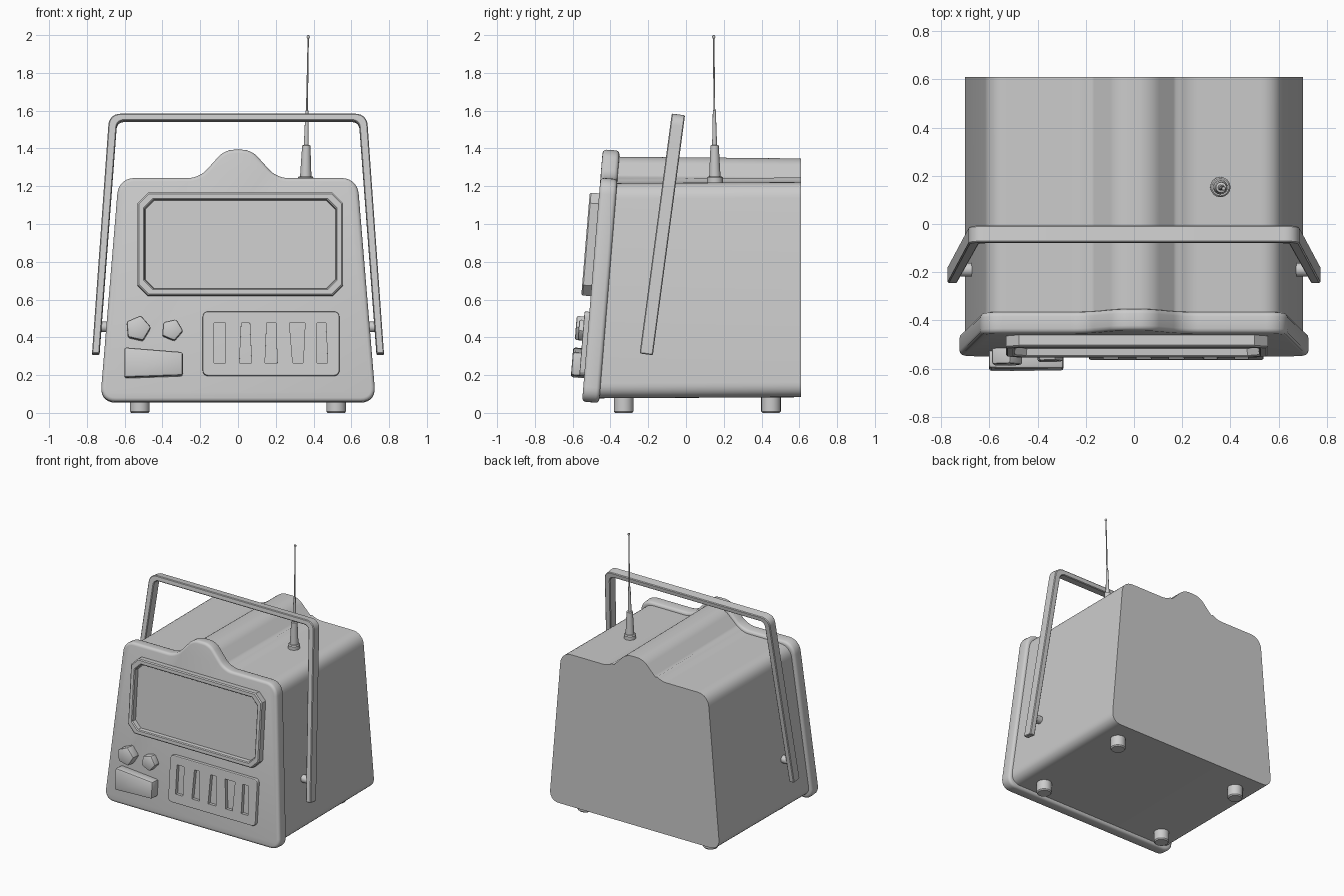
import bpy, bmesh, math
from mathutils import Vector

if "Cube" in bpy.data.objects:
    bpy.data.objects.remove(bpy.data.objects["Cube"])


def fillet(corners, n=7):
    """Round each corner (x, z, t) with a curve that starts t away from it."""
    out = []
    for i, (x, z, t) in enumerate(corners):
        p = Vector((x, z))
        if t == 0:
            out.append(p)
            continue
        a = Vector(corners[i - 1][:2]) - p
        b = Vector(corners[(i + 1) % len(corners)][:2]) - p
        a, b = p + a.normalized() * t, p + b.normalized() * t
        k = 0.83  # weight that makes the curve close to a circle arc
        for j in range(n + 1):
            s = j / n
            w = [(1 - s) ** 2, 2 * s * (1 - s) * k, s * s]
            out.append((a * w[0] + p * w[1] + b * w[2]) / sum(w))
    return out


def leaning(y0, slope):
    """Map (x, depth, height) into a plane that leans back."""
    return lambda x, d, z: (x, y0 + slope * z + d, z - slope * d)


def finish(name, bm, smooth=True):
    bmesh.ops.recalc_face_normals(bm, faces=bm.faces[:])
    me = bpy.data.meshes.new(name)
    bm.to_mesh(me)
    bm.free()
    if smooth:
        me.shade_smooth()
        me.set_sharp_from_angle(angle=math.radians(35))
    ob = bpy.data.objects.new(name, me)
    bpy.context.collection.objects.link(ob)
    return ob


def loft(bm, rings):
    loops = [[bm.verts.new(p) for p in r] for r in rings]
    n = len(loops[0])
    for a, b in zip(loops, loops[1:]):
        for i in range(n):
            j = (i + 1) % n
            bm.faces.new((a[i], a[j], b[j], b[i]))
    bm.faces.new(loops[0])
    bm.faces.new(loops[-1])


def prism(name, pts, d0, d1, place, bevel=0, seg=2, smooth=True):
    bm = bmesh.new()
    loft(bm, [[place(x, d, z) for x, z in pts] for d in (d0, d1)])
    bmesh.ops.recalc_face_normals(bm, faces=bm.faces[:])
    if bevel:
        sharp = [e for e in bm.edges if e.calc_face_angle(0) > 0.5]
        bmesh.ops.bevel(bm, geom=sharp, offset=bevel, segments=seg, profile=0.5,
                        affect='EDGES', clamp_overlap=False)
    return finish(name, bm, smooth)


def lathe(name, profile, place, n=20):
    """Turn (radius, height) points around an axis."""
    bm = bmesh.new()
    ang = [2 * math.pi * i / n for i in range(n)]
    loft(bm, [[place(r * math.cos(a), r * math.sin(a), h) for a in ang] for r, h in profile])
    return finish(name, bm)


def shell_outline(i, hump):
    half = [(0.73 - i, 0.06 + i, 0.08), (0.632 - i, 1.245 - i, 0.085),
            (0.205, 1.245 - i, 0.06), (0.07, hump, 0.05)]
    return fillet(half + [(-x, z, t) for x, z, t in reversed(half)])


def octagon(cx, cz, hx, hz, c):
    q = [(hx, hz - c), (hx - c, hz), (c - hx, hz), (-hx, hz - c)]
    return [(cx + x, cz + z) for x, z in q + [(-x, -z) for x, z in q]]


front = leaning(-0.555, 0.082)

# Front panel and casing
prism("front_panel", shell_outline(0, 1.395), 0, 0.09, front, 0.02, 3)


def casing_place(x, d, z):
    if d == 0:
        return front(x, 0.07, z)
    return (x, 0.61, z - (0.015 if z > 1.25 else 0))


prism("casing", shell_outline(0.023, 1.362), 0, 1, casing_place)

# Screen frame with recessed screen
bm = bmesh.new()
loft(bm, [[front(x, d, z) for x, z in octagon(0.012, 0.89, 0.543 - i, 0.272 - i, c)]
          for i, d, c in [(0, 0.02, 0.055), (0, -0.043, 0.055), (0.007, -0.05, 0.053),
                          (0.03, -0.05, 0.05), (0.036, -0.044, 0.048), (0.04, -0.015, 0.047)]])
finish("screen_frame", bm, False)

# Five-sided dials and wide button
for name, cx, cz, r, depth, turn in [("large_dial", -0.53, 0.443, 0.07, 0.065, 5),
                                     ("small_dial", -0.35, 0.437, 0.06, 0.05, -5)]:
    pts = [(cx + r * math.cos(math.radians(turn + 72 * k)),
            cz + r * math.sin(math.radians(turn + 72 * k))) for k in range(5)]
    prism(name, pts, 0.02, -depth, front, 0.01)
prism("wide_button", [(-0.602, 0.183), (-0.292, 0.194), (-0.292, 0.317), (-0.602, 0.342)],
      0.02, -0.07, front, 0.012)

# Speaker plate with five slots
plate = prism("speaker_plate", fillet([(-0.187, 0.195, 0.03), (0.537, 0.195, 0.03),
                                       (0.537, 0.535, 0.03), (-0.187, 0.535, 0.03)], 5),
              0.02, -0.026, front, 0.006, 2, False)
bm = bmesh.new()
for bl, br, tl, tr in [(-0.127, -0.067, -0.127, -0.067), (0.008, 0.072, 0.018, 0.062),
                       (0.143, 0.208, 0.152, 0.2), (0.29, 0.345, 0.272, 0.355),
                       (0.418, 0.475, 0.418, 0.465)]:
    loft(bm, [[front(x, d, z) for x, z in [(bl, 0.262), (br, 0.262), (tr, 0.475), (tl, 0.475)]]
              for d in (0.003, -0.08)])
cutter = finish("slot_cutter", bm, False)
cutter.hide_render = True
cutter.hide_viewport = True
cut = plate.modifiers.new("slots", 'BOOLEAN')
cut.operation = 'DIFFERENCE'
cut.solver = 'EXACT'
cut.object = cutter

# Carrying handle
outer = [(0.773, 0.31, 0), (0.682, 1.58, 0.06)]
inner = [(0.64, 1.543, 0.035), (0.733, 0.31, 0)]
mirror = lambda pts: [(-x, z, t) for x, z, t in reversed(pts)]
prism("handle", fillet(outer + mirror(outer) + mirror(inner) + inner),
      -0.035, 0.035, leaning(-0.252, 0.134), 0.005, 1)
for side, sx in (("left", -1), ("right", 1)):
    lathe(side + "_handle_pin", [(0.028, 0.64), (0.028, 0.745)],
          lambda a, b, h: (sx * h, -0.19 + a, 0.455 + b), 16)

# Feet
for side, sx in (("left", -1), ("right", 1)):
    for end, y in (("front", -0.33), ("back", 0.45)):
        lathe(f"{end}_{side}_foot", [(0.045, 0), (0.052, 0.008), (0.052, 0.1)],
              lambda a, b, h: (sx * 0.52 + a, y + b, h))

# Telescopic antenna, leaning slightly
lathe("antenna", [(0.042, 1.2), (0.042, 1.245), (0.036, 1.252), (0.03, 1.252), (0.022, 1.415),
                  (0.013, 1.418), (0.008, 1.6), (0.005, 1.603), (0.0035, 1.98), (0.007, 1.984),
                  (0.009, 1.99), (0.007, 1.997), (0.002, 2.0)],
      lambda a, b, h: (0.358 + a + 0.018 * (h - 1.22), 0.153 + b - 0.008 * (h - 1.22), h), 16)
